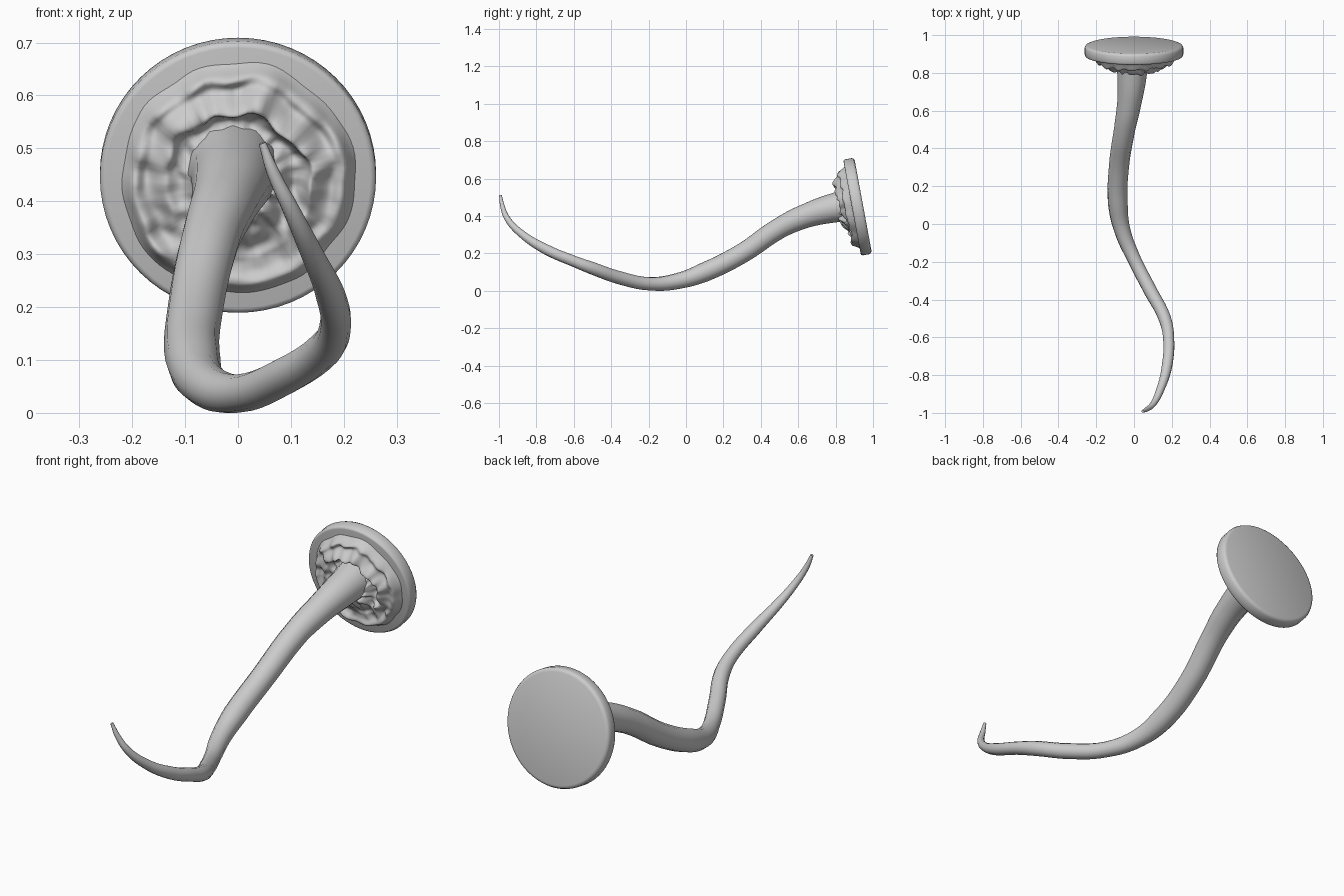
import bpy, bmesh, math
from mathutils import Matrix, Vector, noise

if "Cube" in bpy.data.objects:
    bpy.data.objects.remove(bpy.data.objects["Cube"], do_unlink=True)

grey = bpy.data.materials.new("plain grey")
grey.use_nodes = True
grey.diffuse_color = (0.6, 0.6, 0.6, 1)
grey.node_tree.nodes["Principled BSDF"].inputs["Base Color"].default_value = (0.6, 0.6, 0.6, 1)

# Frame of the tilted disc: local z points out of its front, local y up
FRAME = Matrix.Translation((0, 0.947, 0.455)) @ Matrix.Rotation(math.radians(100.5), 4, 'X')


def add_object(name, mesh, angle):
    obj = bpy.data.objects.new(name, mesh)
    bpy.context.collection.objects.link(obj)
    mesh.materials.clear()
    mesh.materials.append(grey)
    bpy.ops.object.select_all(action='DESELECT')
    obj.select_set(True)
    bpy.context.view_layer.objects.active = obj
    bpy.ops.object.shade_smooth_by_angle(angle=math.radians(angle))
    return obj


def polar_surface(name, rings, sides, point, angle, close_end):
    """Rings of vertices placed by point(ring, turn), closed with end caps."""
    bm = bmesh.new()
    grid = [[bm.verts.new(FRAME @ Vector(point(i, math.tau * j / sides)))
             for j in range(sides)] for i in range(rings)]
    for a, b in zip(grid, grid[1:]):
        for j in range(sides):
            k = (j + 1) % sides
            bm.faces.new((a[j], a[k], b[k], b[j]))
    bm.faces.new(grid[0][::-1])
    if close_end:
        bm.faces.new(grid[-1])
    bmesh.ops.recalc_face_normals(bm, faces=bm.faces)
    mesh = bpy.data.meshes.new(name)
    bm.to_mesh(mesh)
    bm.free()
    return add_object(name, mesh, angle)


# Mounting disc with a softened rim
rim = [(0.245, 0), (0.256, 0.004), (0.261, 0.014), (0.261, 0.05), (0.257, 0.058), (0.25, 0.06)]
polar_surface("mounting_disc", len(rim), 64,
              lambda i, t: (rim[i][0] * math.cos(t), rim[i][0] * math.sin(t), rim[i][1]), 50, True)


# Torn, folded flesh between the disc and the tail
def bump(x, centre, width):
    return math.exp(-((x - centre) / width) ** 2)


RINGS = 44


def flesh_point(i, t):
    u = i / (RINGS - 1)
    c, s = math.cos(t), math.sin(t)
    wobble = noise.noise(Vector((c * 2.2, s * 2.2, 3)))
    fine = noise.noise(Vector((c * 5, s * 5, u * 5)))
    r = (0.222 + 0.012 * wobble) * (1 - u) + 0.05 * u
    upper = 0.5 + 0.5 * math.sin(t + 0.4)
    # raised arch over the tail, hollow inside it, and a thick outer fold
    h = 0.058 + 0.022 * min(1, u * 9)
    h += 0.055 * upper * bump(r, 0.15 + 0.02 * wobble, 0.024)
    h -= 0.01 * upper * bump(r, 0.11, 0.02)
    h += 0.016 * bump(r, 0.195 + 0.015 * wobble, 0.014)
    h += 0.03 * (1 - upper) * bump(r, 0.08, 0.05)
    h += 0.03 * bump(r, 0.06, 0.03)
    h += 0.02 * fine * min(1, u * 6)
    # overhanging lip on the arch
    r -= 0.014 * upper * bump(r, 0.15 + 0.02 * wobble, 0.016)
    return (r * c, r * s, h)


polar_surface("torn_flesh", RINGS, 96, flesh_point, 80, True)

# Tail: centre line as (x, y, z, radius), from the disc to the tip
path = [(-0.01, 0.89, 0.46, 0.092), (-0.01, 0.8, 0.445, 0.079), (-0.025, 0.64, 0.4, 0.064),
        (-0.05, 0.5, 0.335, 0.056), (-0.08, 0.3, 0.2, 0.053), (-0.085, 0.1, 0.1, 0.052),
        (-0.06, -0.04, 0.053, 0.043), (0.003, -0.19, 0.037, 0.036), (0.085, -0.35, 0.068, 0.036),
        (0.163, -0.5, 0.12, 0.034), (0.183, -0.6, 0.158, 0.03), (0.175, -0.75, 0.222, 0.028),
        (0.138, -0.88, 0.305, 0.021), (0.1, -0.955, 0.385, 0.016),
        (0.066, -0.982, 0.455, 0.012), (0.046, -0.992, 0.51, 0.007)]
curve = bpy.data.curves.new("tail_path", 'CURVE')
curve.dimensions = '3D'
curve.bevel_depth = 1
curve.bevel_resolution = 4
curve.resolution_u = 5
curve.use_fill_caps = True
spline = curve.splines.new('BEZIER')
spline.bezier_points.add(len(path) - 1)
for p, (x, y, z, r) in zip(spline.bezier_points, path):
    p.co = (x, y, z)
    p.radius = r
    p.handle_left_type = p.handle_right_type = 'AUTO'
guide = bpy.data.objects.new("tail_path", curve)
bpy.context.collection.objects.link(guide)
bpy.context.view_layer.update()
tail_mesh = bpy.data.meshes.new_from_object(
    guide.evaluated_get(bpy.context.evaluated_depsgraph_get()))
bpy.data.objects.remove(guide)
add_object("tail", tail_mesh, 60)
